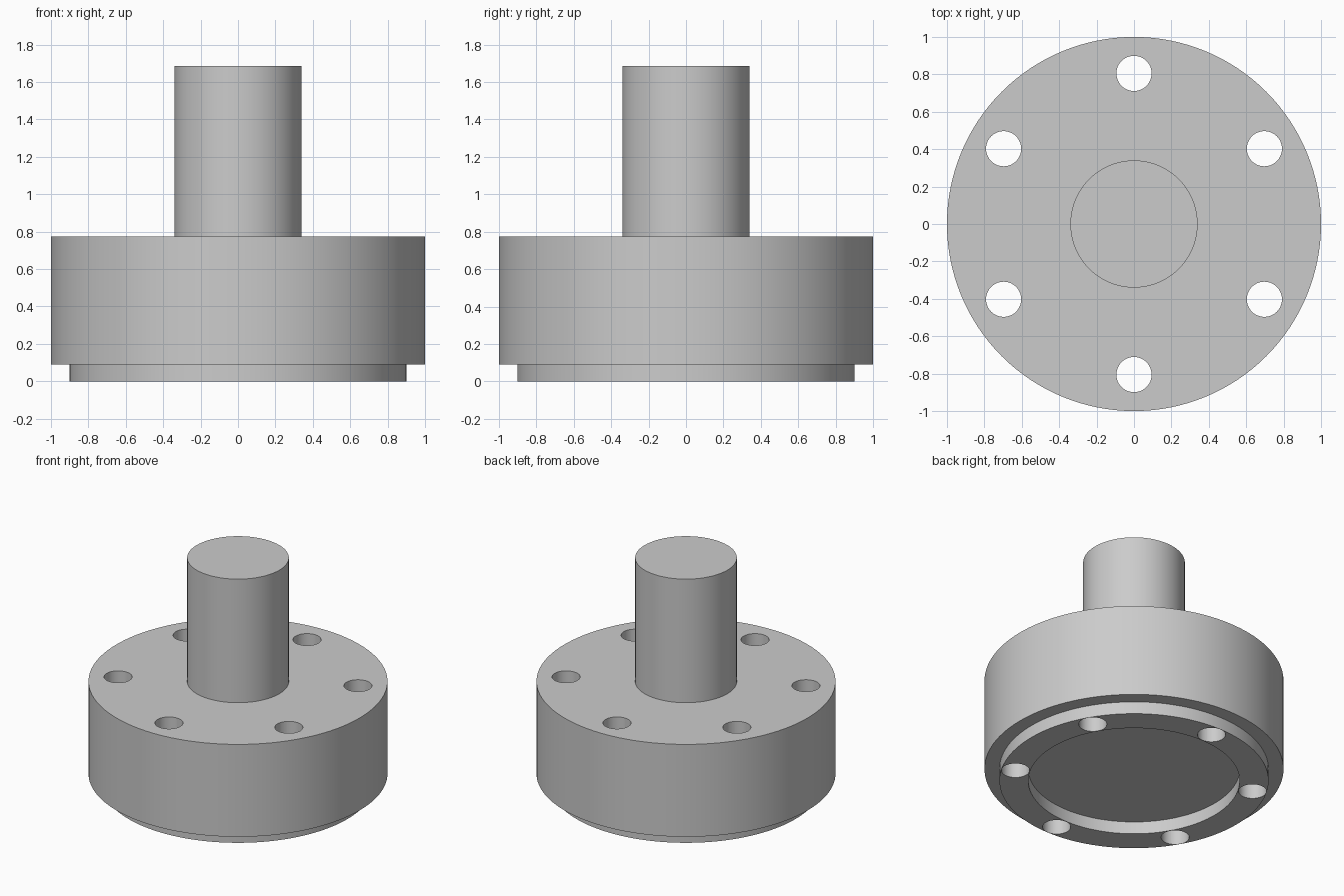
import bpy, bmesh, math
from mathutils import Vector, Matrix

if "Cube" in bpy.data.objects:
    bpy.data.objects.remove(bpy.data.objects["Cube"], do_unlink=True)

# Material
steel = bpy.data.materials.new("plain grey metal")
steel.use_nodes = True
grey = (0.6, 0.6, 0.6, 1)
steel.diffuse_color = grey
steel.node_tree.nodes["Principled BSDF"].inputs["Base Color"].default_value = grey

# Main dimensions
RIM_R, LIP_R, RECESS_R, SHAFT_R = 1.0, 0.9, 0.707, 0.34
LIP_H, FLANGE_TOP, SHAFT_TOP = 0.091, 0.773, 1.685
HOLE_R, HOLE_CIRCLE, HOLES = 0.094, 0.805, 6


def finish(name, bm):
    bmesh.ops.recalc_face_normals(bm, faces=bm.faces)
    mesh = bpy.data.meshes.new(name)
    bm.to_mesh(mesh)
    bm.free()
    mesh.materials.append(steel)
    obj = bpy.data.objects.new(name, mesh)
    bpy.context.collection.objects.link(obj)
    return obj


def lathe(name, profile, steps=128):
    bm = bmesh.new()
    verts = [bm.verts.new((r, 0, z)) for r, z in profile]
    edges = [bm.edges.new(pair) for pair in zip(verts, verts[1:])]
    bmesh.ops.spin(bm, geom=verts + edges, cent=(0, 0, 0), axis=(0, 0, 1),
                   angle=math.tau, steps=steps, use_merge=True)
    bmesh.ops.remove_doubles(bm, verts=bm.verts, dist=1e-5)
    return finish(name, bm)


# Turned body: recessed underside, locating lip, flange and shaft
body = lathe("flanged_shaft", [
    (0, LIP_H), (RECESS_R, LIP_H), (RECESS_R, 0), (LIP_R, 0),
    (LIP_R, LIP_H), (RIM_R, LIP_H), (RIM_R, FLANGE_TOP),
    (SHAFT_R, FLANGE_TOP), (SHAFT_R, SHAFT_TOP), (0, SHAFT_TOP)])

# Ring of bolt holes through the flange
bm = bmesh.new()
for i in range(HOLES):
    a = math.pi / 2 + i * math.tau / HOLES
    place = Matrix.Translation(Vector((HOLE_CIRCLE * math.cos(a),
                                       HOLE_CIRCLE * math.sin(a), FLANGE_TOP / 2)))
    bmesh.ops.create_cone(bm, cap_ends=True, segments=48, radius1=HOLE_R,
                          radius2=HOLE_R, depth=FLANGE_TOP + 0.4, matrix=place)
cutter = finish("bolt_hole_cutter", bm)
cutter.hide_render = True

cut = body.modifiers.new("bolt_holes", "BOOLEAN")
cut.operation = "DIFFERENCE"
cut.solver = "EXACT"
cut.object = cutter

# Apply the holes, then smooth the round walls and keep the rims sharp
bpy.ops.object.select_all(action="DESELECT")
body.select_set(True)
bpy.context.view_layer.objects.active = body
bpy.ops.object.modifier_apply(modifier=cut.name)
bpy.data.objects.remove(cutter, do_unlink=True)
bpy.ops.object.shade_smooth_by_angle(angle=math.radians(30))
